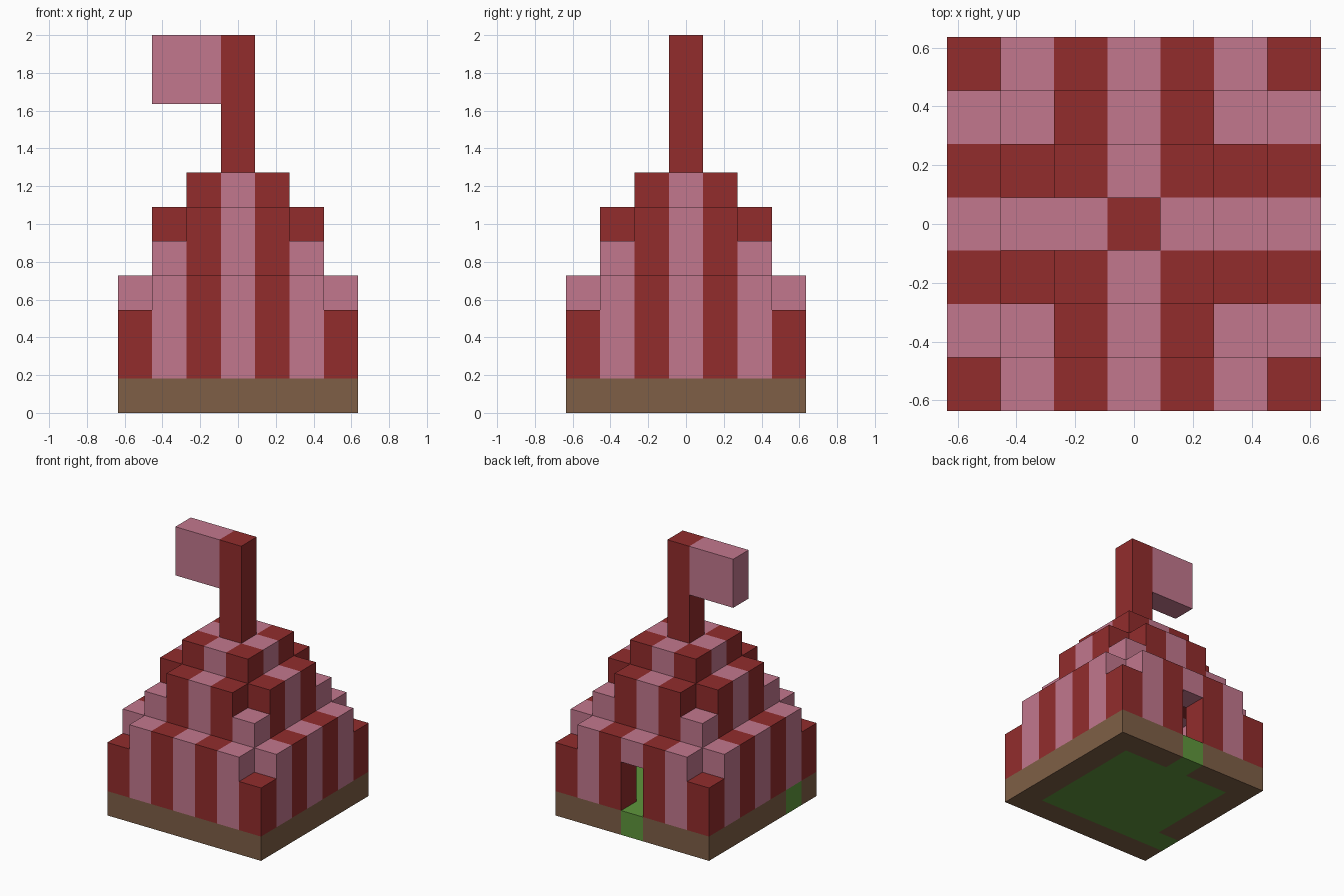
import bpy
import bmesh
from mathutils import Vector

if "Cube" in bpy.data.objects:
    bpy.data.objects.remove(bpy.data.objects["Cube"], do_unlink=True)

U = 2 / 11          # edge of one block
SIDES = [Vector(v) for v in
         ((1, 0, 0), (-1, 0, 0), (0, 1, 0), (0, -1, 0), (0, 0, 1), (0, 0, -1))]


def material(name, rgb):
    """Flat material from display colour values."""
    linear = [((c / 255 + 0.055) / 1.055) ** 2.4 for c in rgb] + [1]
    mat = bpy.data.materials.new(name)
    mat.use_nodes = True
    mat.diffuse_color = linear
    bsdf = mat.node_tree.nodes["Principled BSDF"]
    bsdf.inputs["Base Color"].default_value = linear
    bsdf.inputs["Roughness"].default_value = 0.9
    return mat


red = material("dark_red", (146, 44, 44))
pink = material("dusty_pink", (194, 119, 141))
brown = material("earth_brown", (126, 95, 70))
green = material("grass_green", (95, 150, 60))


def stripe(cell):
    """Wall stripes run straight up and over each tier."""
    return red if min(abs(cell[0]), abs(cell[1])) % 2 else pink


def ring(radius, low, high, corner_low, corner_high):
    """One square ring of wall blocks, with its own corner heights."""
    cells = set()
    span = range(-radius, radius + 1)
    for i in span:
        for j in span:
            if max(abs(i), abs(j)) == radius:
                corner = abs(i) == abs(j)
                a, b = (corner_low, corner_high) if corner else (low, high)
                cells |= {(i, j, k) for k in range(a, b)}
    return cells


# Ground slab: grass inside, a doorstep at the back and one patch at the side
slab = {(i, j, 0) for i in range(-3, 4) for j in range(-3, 4)}
grass = {c for c in slab if max(abs(c[0]), abs(c[1])) < 3}
grass |= {(0, 3, 0), (-3, -2, 0)}

# Hollow stepped walls, with a two-block doorway at the back
doorway = {(0, 3, 1), (0, 3, 2)}
parts = {
    "earth_border": (slab - grass, lambda c: brown),
    "grass_floor": (grass, lambda c: green),
    "lower_wall": (ring(3, 1, 4, 1, 3) - doorway, stripe),
    "middle_wall": (ring(2, 4, 6, 3, 5), stripe),
    "roof_cap": (ring(1, 6, 7, 6, 7) | {(0, 0, 6)}, stripe),
    "flag_pole": ({(0, 0, k) for k in range(7, 11)}, lambda c: red),
    "flag": ({(i, 0, k) for i in (-2, -1) for k in (9, 10)}, lambda c: pink),
}
solid = set().union(*(cells for cells, _ in parts.values()))


def build(name, cells, colour):
    """Skin the exposed sides of a group of blocks."""
    bm = bmesh.new()
    mats = []
    for cell in sorted(cells):
        mat = colour(cell)
        if mat not in mats:
            mats.append(mat)
        centre = Vector(cell) + Vector((0, 0, 0.5))
        for n in SIDES:
            if tuple(int(v) for v in Vector(cell) + n) in solid:
                continue
            u = Vector((n.y, n.z, n.x))
            v = n.cross(u)
            corners = [(centre + (n + u * a + v * b) / 2) * U
                       for a, b in ((-1, -1), (1, -1), (1, 1), (-1, 1))]
            face = bm.faces.new([bm.verts.new(p) for p in corners])
            face.material_index = mats.index(mat)
    bmesh.ops.remove_doubles(bm, verts=bm.verts, dist=U / 100)
    mesh = bpy.data.meshes.new(name)
    bm.to_mesh(mesh)
    bm.free()
    for mat in mats:
        mesh.materials.append(mat)
    bpy.context.collection.objects.link(bpy.data.objects.new(name, mesh))


for part, (cells, colour) in parts.items():
    build(part, cells, colour)
